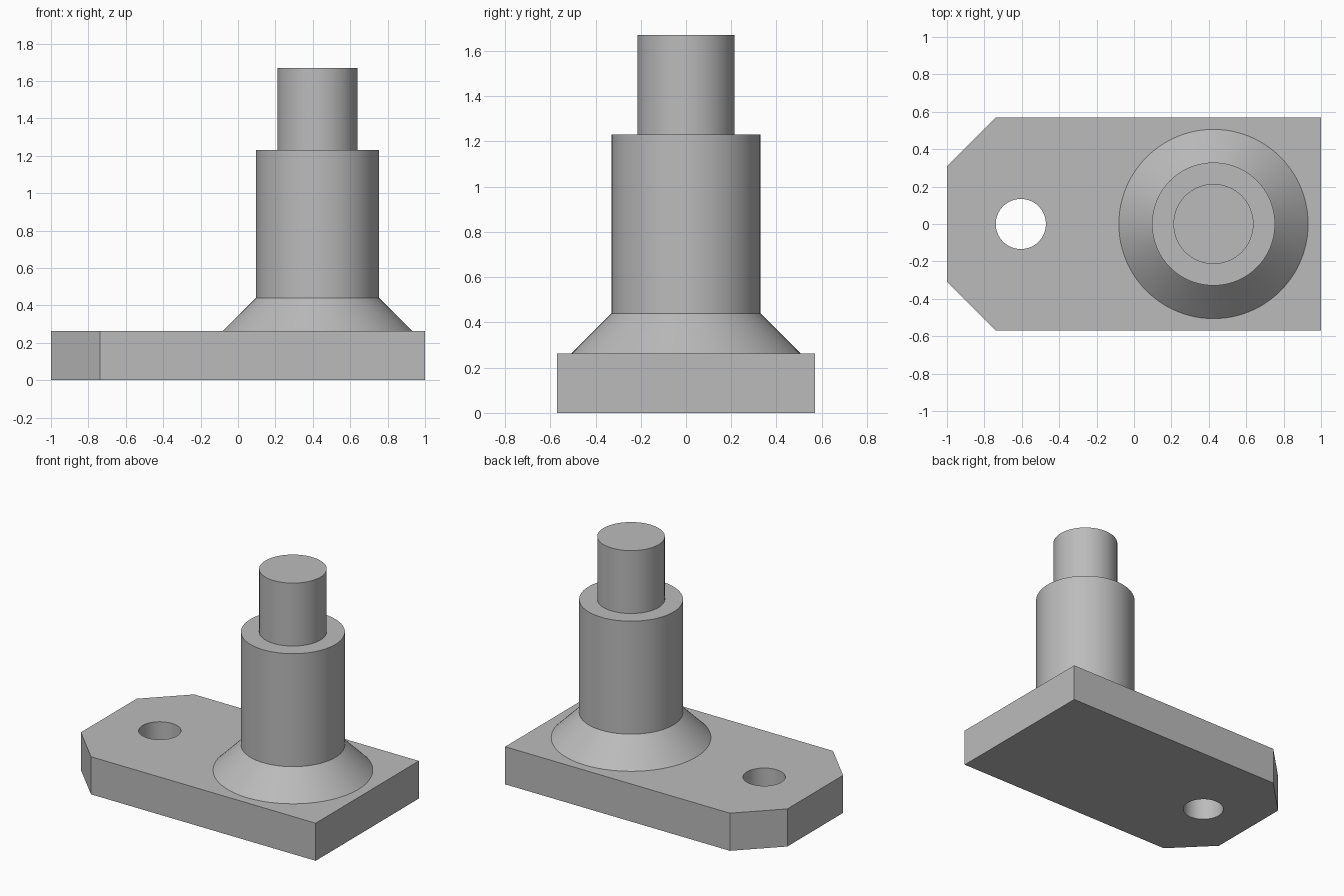
import bpy, bmesh, math
from mathutils import Vector

cube = bpy.data.objects.get("Cube")
if cube:
    bpy.data.objects.remove(cube, do_unlink=True)

grey = bpy.data.materials.new("plain grey")
grey.use_nodes = True
colour = (0.5, 0.5, 0.5, 1)
grey.diffuse_color = colour
grey.node_tree.nodes["Principled BSDF"].inputs["Base Color"].default_value = colour

PLATE_TOP = 0.263
POST_X = 0.425
SEGMENTS = 96


def add_object(name, bm):
    bmesh.ops.recalc_face_normals(bm, faces=bm.faces)
    mesh = bpy.data.meshes.new(name)
    bm.to_mesh(mesh)
    bm.free()
    mesh.materials.append(grey)
    obj = bpy.data.objects.new(name, mesh)
    bpy.context.collection.objects.link(obj)
    return obj


def activate(obj):
    bpy.ops.object.select_all(action="DESELECT")
    obj.select_set(True)
    bpy.context.view_layer.objects.active = obj


def prism(name, outline, bottom, top):
    bm = bmesh.new()
    face = bm.faces.new([bm.verts.new((x, y, bottom)) for x, y in outline])
    side = bmesh.ops.extrude_face_region(bm, geom=[face])
    moved = [v for v in side["geom"] if isinstance(v, bmesh.types.BMVert)]
    bmesh.ops.translate(bm, verts=moved, vec=(0, 0, top - bottom))
    return add_object(name, bm)


# Base plate with two clipped corners
half = [(1, 0.57), (-0.738, 0.57), (-1, 0.308)]
outline = half + [(x, -y) for x, y in reversed(half)]
plate = prism("base_plate", outline, 0, PLATE_TOP)

# Round bolt hole through the plate
circle = [(-0.605 + 0.134 * math.cos(a), 0.134 * math.sin(a))
          for a in (math.tau * i / SEGMENTS for i in range(SEGMENTS))]
cutter = prism("hole_cutter", circle, -0.1, PLATE_TOP + 0.1)
cutter.hide_render = True
cut = plate.modifiers.new("bolt hole", "BOOLEAN")
cut.operation = "DIFFERENCE"
cut.solver = "EXACT"
cut.object = cutter
activate(plate)
bpy.ops.object.modifier_apply(modifier=cut.name)
bpy.data.objects.remove(cutter, do_unlink=True)

# Turned post: flared foot, thick shaft, thin pin
profile = [(0.506, PLATE_TOP), (0.329, 0.44), (0.329, 1.23),
           (0.214, 1.23), (0.214, 1.67)]
bm = bmesh.new()
verts = [bm.verts.new((POST_X + r, 0, z)) for r, z in profile]
edges = [bm.edges.new(pair) for pair in zip(verts, verts[1:])]
bmesh.ops.spin(bm, geom=verts + edges, cent=Vector((POST_X, 0, 0)),
               axis=(0, 0, 1), angle=math.tau, steps=SEGMENTS)
bmesh.ops.remove_doubles(bm, verts=bm.verts, dist=0.0005)
# Close both ends
bmesh.ops.holes_fill(bm, edges=[e for e in bm.edges if e.is_boundary], sides=0)
post = add_object("stepped_post", bm)

for obj in (plate, post):
    activate(obj)
    bpy.ops.object.shade_smooth_by_angle(angle=math.radians(30))
